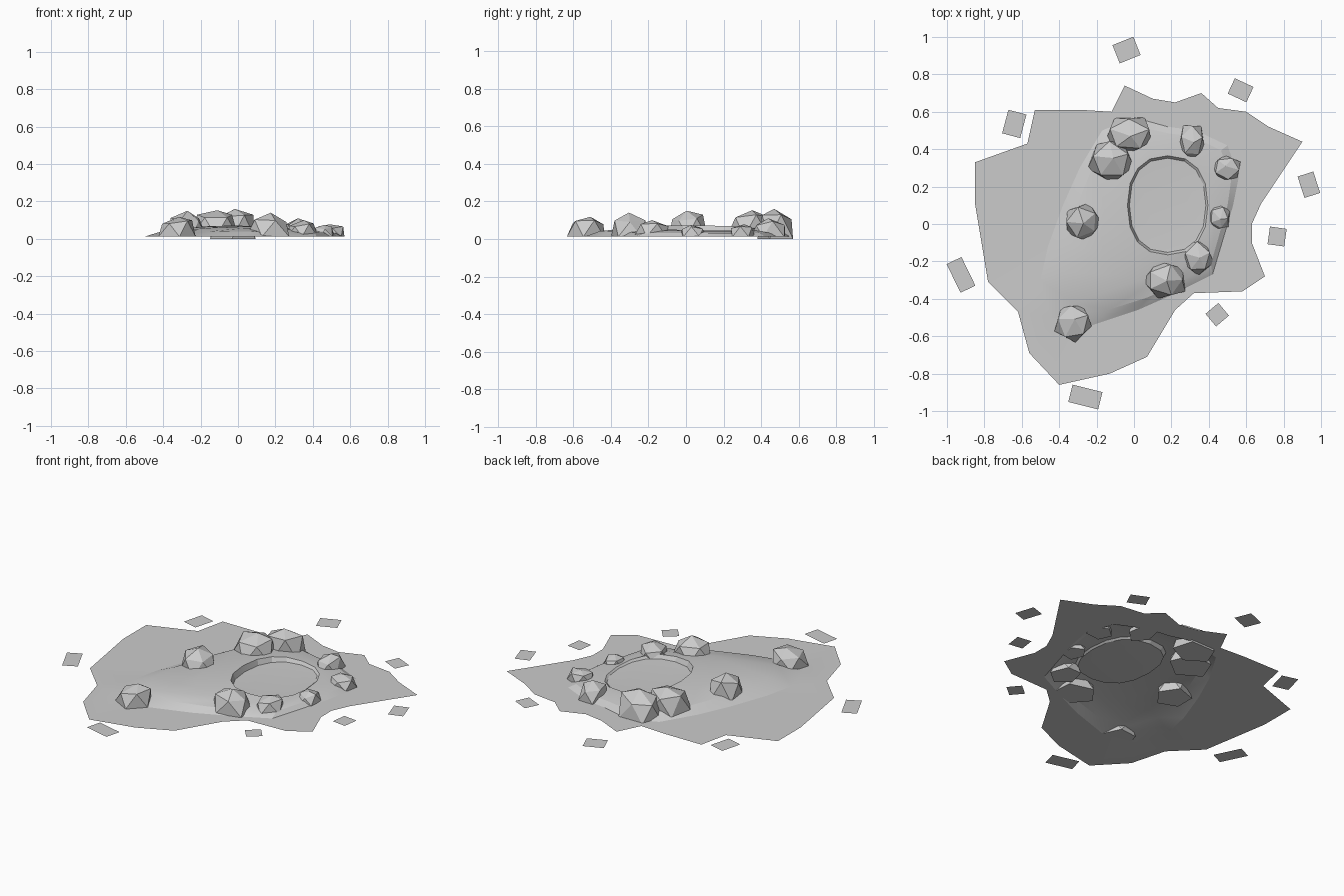
import bpy, bmesh, math, random
from mathutils import Vector, Matrix

cube = bpy.data.objects.get("Cube")
if cube:
    bpy.data.objects.remove(cube, do_unlink=True)

random.seed(4)
GROUND = 0.012

stone = bpy.data.materials.new("stone grey")
stone.use_nodes = True
stone.diffuse_color = (0.6, 0.6, 0.6, 1)
bsdf = next(n for n in stone.node_tree.nodes if n.type == 'BSDF_PRINCIPLED')
bsdf.inputs["Base Color"].default_value = stone.diffuse_color
bsdf.inputs["Roughness"].default_value = 0.9


def finish(bm, name):
    mesh = bpy.data.meshes.new(name)
    bm.to_mesh(mesh)
    bm.free()
    mesh.materials.append(stone)
    obj = bpy.data.objects.new(name, mesh)
    bpy.context.scene.collection.objects.link(obj)
    return obj


def loop_edges(bm, verts):
    return [bm.edges.new((v, verts[(i + 1) % len(verts)])) for i, v in enumerate(verts)]


# Ragged outer border of the ground sheet
border = [(-.05, .74), (.1, .67), (.22, .65), (.36, .7), (.45, .62), (.6, .6), (.72, .52),
          (.9, .44), (.76, .23), (.68, .11), (.63, 0), (.63, -.1), (.7, -.28), (.58, -.36),
          (.32, -.37), (.22, -.46), (.07, -.71), (-.13, -.8), (-.4, -.86), (-.56, -.69),
          (-.62, -.47), (-.78, -.31), (-.85, .11), (-.85, .33), (-.57, .43), (-.53, .61),
          (-.28, .61), (-.12, .6)]

# Foot of the mound, counterclockwise from the left side
toe = [(.53, .1), (.56, .25), (.5, .42), (.33, .5), (.18, .52), (0, .57), (-.17, .5),
       (-.29, .3), (-.38, .1), (-.46, -.12), (-.5, -.3), (-.44, -.5), (-.22, -.54),
       (.02, -.46), (.2, -.38), (.42, -.27)]
count = len(toe)
pool_centre = Vector((.18, .1))


def pool_point(i, scale):
    a = math.tau * i / count
    c, s = math.cos(a), math.sin(a)
    return pool_centre + Vector((math.copysign(abs(c) ** .85, c) * .215,
                                 math.copysign(abs(s) ** .85, s) * .265)) * scale


def rim_height(i):
    return .058 - .014 * math.cos(math.tau * i / count - .3)


# Ground, mound and sunken pool as one continuous sheet
bm = bmesh.new()
outer = [bm.verts.new((x, y, GROUND)) for x, y in border]
rings = [[bm.verts.new((x, y, GROUND)) for x, y in toe]]
for blend, lift in ((.22, .6), (.65, .92)):
    ring = []
    for i, foot in enumerate(toe):
        p = Vector(foot).lerp(pool_point(i, 1), blend)
        z = GROUND + (rim_height(i) - GROUND) * lift
        ring.append(bm.verts.new((p.x, p.y, z)))
    rings.append(ring)
for scale, floor in ((1, None), (.95, .036), (.65, .033)):
    ring = []
    for i in range(count):
        p = pool_point(i, scale)
        ring.append(bm.verts.new((p.x, p.y, rim_height(i) if floor is None else floor)))
    rings.append(ring)
bmesh.ops.triangle_fill(bm, use_beauty=True, normal=(0, 0, 1),
                        edges=loop_edges(bm, outer) + loop_edges(bm, rings[0]))
for low, high in zip(rings, rings[1:]):
    for i in range(count):
        j = (i + 1) % count
        bm.faces.new((low[i], low[j], high[j], high[i]))
bm.faces.new(rings[-1])
bm.normal_update()
for f in bm.faces:
    if f.normal.z < 0:
        f.normal_flip()
terrain = finish(bm, "ground_with_pool")
bpy.context.view_layer.objects.active = terrain
terrain.select_set(True)
bpy.ops.object.shade_smooth_by_angle(angle=math.radians(18))
terrain.select_set(False)


# Faceted boulder with a flattened base
def boulder(name, x, y, rx, ry, top, base=GROUND):
    bm = bmesh.new()
    bmesh.ops.create_icosphere(bm, subdivisions=1, radius=1)
    bmesh.ops.rotate(bm, verts=bm.verts, cent=(0, 0, 0),
                     matrix=Matrix.Rotation(random.uniform(0, 1.2), 3, 'Z'))
    for v in bm.verts:
        wobble = random.uniform(.92, 1.08)
        if v.co.z > .9:
            height = 1
            v.co.x, v.co.y = random.uniform(-.15, .15), random.uniform(-.15, .15)
        elif v.co.z > 0:
            height, wobble = random.uniform(.6, .85), wobble * .9
        else:
            height, wobble = 0, wobble * 1.1
        v.co = (x + v.co.x * rx * wobble, y + v.co.y * ry * wobble,
                base + (top - base) * height)
    bmesh.ops.recalc_face_normals(bm, faces=bm.faces)
    return finish(bm, name)


boulder("back_boulder_large", -.03, .48, .135, .108, .16, 0)
boulder("back_boulder_inner", -.125, .34, .128, .12, .153)
boulder("right_boulder", -.275, .01, .107, .107, .15)
boulder("front_right_boulder", -.325, -.525, .105, .11, .118)
boulder("front_boulder_large", .165, -.3, .125, .1, .14)
boulder("front_boulder_small", .34, -.18, .085, .1, .1)
boulder("back_left_boulder", .31, .44, .078, .1, .11)
boulder("left_boulder_back", .495, .3, .08, .072, .078)
boulder("left_boulder_front", .455, .035, .063, .07, .075)

# Loose flat chips scattered around the border: x, y, width, depth, turn
chips = [(-.04, .93, .12, .105, 22), (.57, .715, .11, .09, -25), (-.64, .535, .1, .13, -15),
         (.935, .21, .088, .12, 18), (.765, -.067, .09, .095, -8), (.445, -.485, .09, .088, 40),
         (-.26, -.925, .165, .095, -14), (-.925, -.272, .088, .17, 26)]
for n, (x, y, w, d, turn) in enumerate(chips):
    bm = bmesh.new()
    bmesh.ops.create_grid(bm, x_segments=1, y_segments=1, size=.5)
    bmesh.ops.scale(bm, vec=(w, d, 1), verts=bm.verts)
    bmesh.ops.rotate(bm, verts=bm.verts, cent=(0, 0, 0),
                     matrix=Matrix.Rotation(math.radians(turn), 3, 'Z'))
    bmesh.ops.translate(bm, vec=(x, y, GROUND), verts=bm.verts)
    finish(bm, "ground_chip_%d" % (n + 1))
